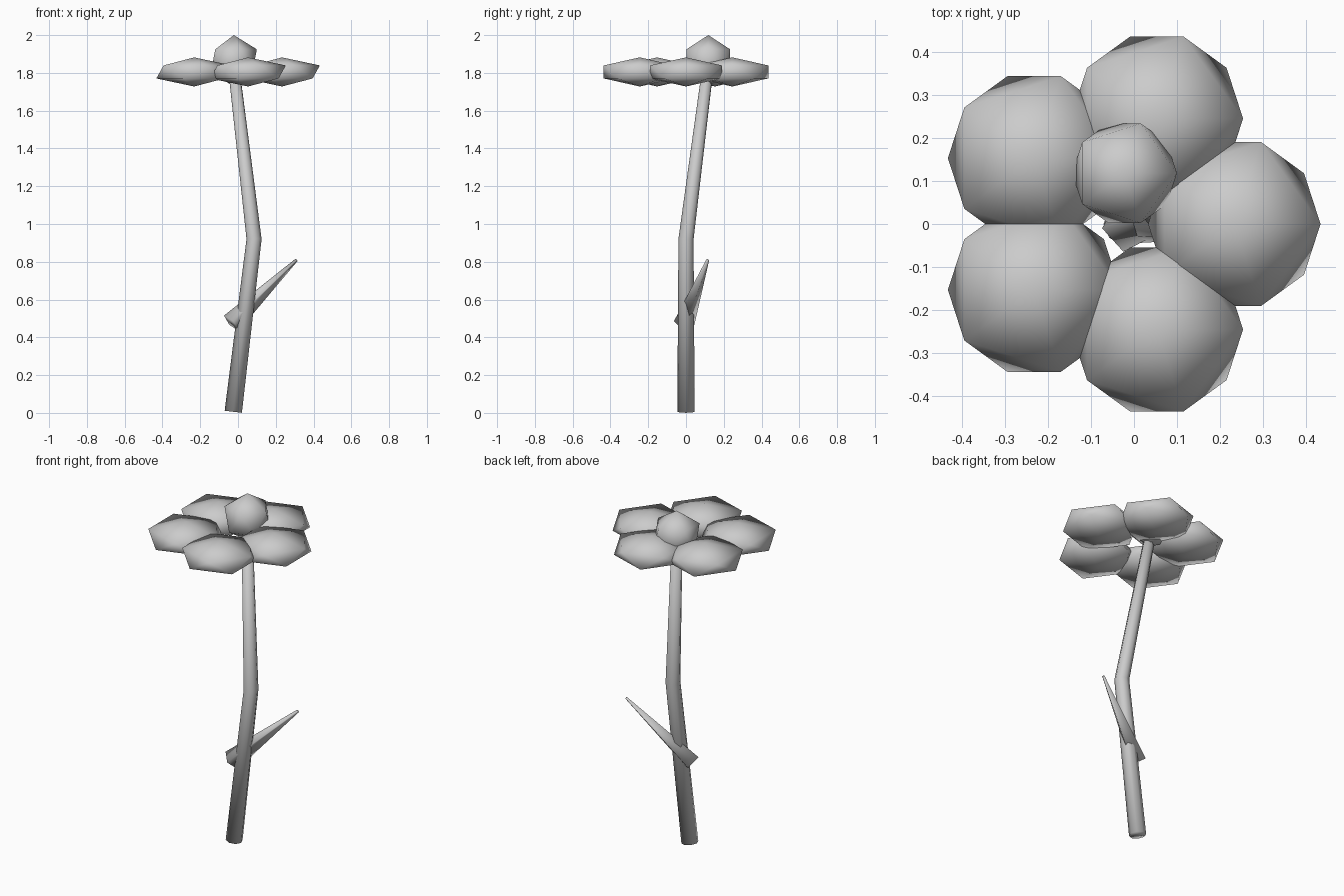
import bpy
import bmesh
import math
from mathutils import Vector, Matrix

if "Cube" in bpy.data.objects:
    bpy.data.objects.remove(bpy.data.objects["Cube"], do_unlink=True)

grey = bpy.data.materials.new("plain_grey")
grey.use_nodes = True
grey.diffuse_color = (0.6, 0.6, 0.6, 1)
grey.node_tree.nodes["Principled BSDF"].inputs["Base Color"].default_value = (0.6, 0.6, 0.6, 1)


def finish(name, bm):
    bmesh.ops.recalc_face_normals(bm, faces=bm.faces)
    for f in bm.faces:
        f.smooth = True
    mesh = bpy.data.meshes.new(name)
    bm.to_mesh(mesh)
    bm.free()
    mesh.materials.append(grey)
    obj = bpy.data.objects.new(name, mesh)
    bpy.context.collection.objects.link(obj)
    return obj


def blob(name, centre, size):
    """Twenty-sided ball, scaled to size."""
    bm = bmesh.new()
    bmesh.ops.create_icosphere(bm, subdivisions=1, radius=1)
    bmesh.ops.transform(bm, verts=bm.verts,
                        matrix=Matrix.Translation(centre) @ Matrix.Diagonal((*size, 1)))
    return finish(name, bm)


def tube(name, points, radii, sides, turn=0):
    """Tapered tube through points, with closed ends."""
    points = [Vector(p) for p in points]
    bm = bmesh.new()
    rings = []
    for i, (p, r) in enumerate(zip(points, radii)):
        steps = [(b - a).normalized() for a, b in zip(points, points[1:])][max(i - 1, 0):i + 1]
        axis = sum(steps, Vector()).normalized()
        side = Vector((0, 1, 0)).cross(axis).normalized()
        up = axis.cross(side)
        angles = [turn + math.tau * k / sides for k in range(sides)]
        rings.append([bm.verts.new(p + r * (math.cos(a) * side + math.sin(a) * up))
                      for a in angles])
    for low, high in zip(rings, rings[1:]):
        for k in range(sides):
            n = (k + 1) % sides
            bm.faces.new((low[k], low[n], high[n], high[k]))
    bm.faces.new(rings[0][::-1])
    bm.faces.new(rings[-1])
    return finish(name, bm)


# Bent stem and thorn-like leaf
tube("stem", [(-0.025, 0, 0.006), (0.085, 0, 0.92), (-0.022, 0.115, 1.82)],
     [0.046, 0.04, 0.03], 8)
tube("leaf", [(-0.035, -0.01, 0.475), (0.31, 0.115, 0.81)], [0.056, 0.008], 4)

# Five flattened petals around the centre
centres = [(0.233, 0), (0.053, 0.245), (-0.232, 0.153), (-0.232, -0.153), (0.053, -0.245)]
for i, (x, y) in enumerate(centres):
    blob(f"petal_{i + 1}", (x, y, 1.805), (0.224, 0.224, 0.077))

# Bud resting on top of the stem
blob("flower_bud", (-0.022, 0.118, 1.864), (0.136, 0.136, 0.136))
